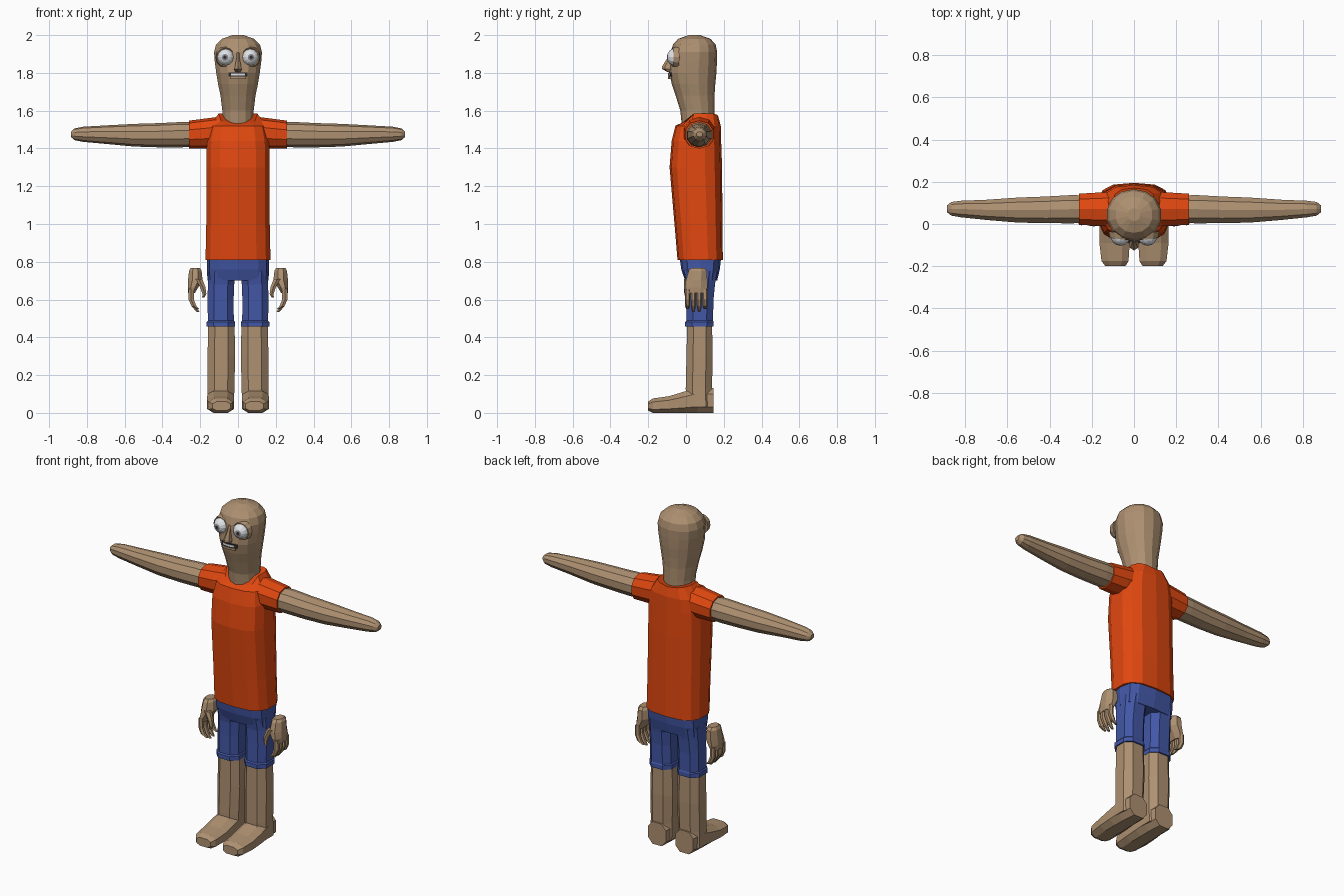
import bpy, bmesh, math
from mathutils import Matrix


def material(name, rgb):
    m = bpy.data.materials.new(name)
    m.diffuse_color = (*rgb, 1)
    return m


SKIN = material("tan skin", (0.42, 0.28, 0.165))
SHIRT = material("orange cloth", (0.76, 0.065, 0.005))
SHORTS = material("blue cloth", (0.055, 0.095, 0.38))
WHITE = material("white", (0.75, 0.77, 0.8))
GREY = material("grey iris", (0.25, 0.25, 0.28))
DARK = material("dark", (0.03, 0.025, 0.025))


def finish(name, bm, *mats):
    bmesh.ops.recalc_face_normals(bm, faces=bm.faces)
    me = bpy.data.meshes.new(name)
    bm.to_mesh(me)
    bm.free()
    for m in mats:
        me.materials.append(m)
    ob = bpy.data.objects.new(name, me)
    bpy.context.collection.objects.link(ob)
    return ob


def loft(name, rings, mat, n=8, axis="Z", power=1.0, side=1, half=False, shape=None):
    """Skin rings (t, centre u, centre v, radius u, radius v) along an axis."""
    bm = bmesh.new()
    rows = []
    for t, cu, cv, ru, rv in rings:
        row = []
        for i in range(n):
            a = 2 * math.pi * (i + (0.5 if half else 0)) / n - math.pi / 2
            c, s = math.cos(a), math.sin(a)
            u = cu + ru * math.copysign(abs(c) ** power, c)
            v = cv + rv * math.copysign(abs(s) ** power, s)
            p = {"Z": (u, v, t), "X": (t, u, v), "Y": (u, t, v)}[axis]
            if shape:
                p = shape(*p)
            row.append(bm.verts.new((p[0] * side, p[1], p[2])))
        rows.append(row)
    for a, b in zip(rows, rows[1:]):
        for i in range(n):
            j = (i + 1) % n
            bm.faces.new((a[i], a[j], b[j], b[i]))
    bm.faces.new(rows[0])
    bm.faces.new(rows[-1])
    return finish(name, bm, mat)


# Head and neck
loft("head", [
    (1.50, 0, 0.065, 0.085, 0.085), (1.60, 0, 0.06, 0.085, 0.09),
    (1.68, 0, 0.048, 0.095, 0.103), (1.74, 0, 0.040, 0.108, 0.115),
    (1.80, 0, 0.036, 0.118, 0.125), (1.86, 0, 0.040, 0.126, 0.124),
    (1.91, 0, 0.042, 0.130, 0.123), (1.95, 0, 0.044, 0.119, 0.113),
    (1.98, 0, 0.044, 0.088, 0.086), (2.00, 0, 0.044, 0.03, 0.03)],
    SKIN, 14, power=0.95)

# Nose
loft("nose", [
    (1.805, 0, -0.085, 0.016, 0.014), (1.82, 0, -0.096, 0.024, 0.03),
    (1.835, 0, -0.095, 0.019, 0.031), (1.87, 0, -0.082, 0.011, 0.022),
    (1.91, 0, -0.072, 0.008, 0.01)], SKIN, 6)


# Mouth pieces curved around the face
def face_strip(name, w, z0, z1, lift, mat):
    bm = bmesh.new()
    cols = []
    for i in range(9):
        x = -w + w * i / 4
        y = 0.036 - 0.126 * math.sqrt(1 - (x / 0.118) ** 2)
        cols.append([bm.verts.new((x, yy, z)) for yy, z in
                     ((y - lift, z0), (y - lift, z1), (y + 0.004, z1), (y + 0.004, z0))])
    for a, b in zip(cols, cols[1:]):
        for k in range(4):
            bm.faces.new((a[k], a[(k + 1) % 4], b[(k + 1) % 4], b[k]))
    bm.faces.new(cols[0])
    bm.faces.new(cols[-1])
    finish(name, bm, mat)


face_strip("mouth", 0.05, 1.780, 1.803, 0.002, DARK)
face_strip("teeth", 0.036, 1.786, 1.797, 0.004, WHITE)
face_strip("lower_lip", 0.042, 1.768, 1.780, 0.005, SKIN)


# Shirt body with a scooped neckline
def neckline(x, y, z):
    if z > 1.56:
        z += 0.012 * min(1, abs(x) / 0.09) - (0.04 if y < 0.02 else 0)
    return x, y, z


loft("shirt", [
    (0.81, 0, 0.075, 0.175, 0.12), (1.00, 0, 0.066, 0.171, 0.127),
    (1.30, 0, 0.052, 0.170, 0.139), (1.44, 0, 0.055, 0.168, 0.131),
    (1.52, 0, 0.064, 0.150, 0.120), (1.572, 0, 0.075, 0.105, 0.095)],
    SHIRT, 14, power=0.7, shape=neckline)

# Hips of the shorts
loft("shorts_hips", [
    (0.70, 0, 0.080, 0.162, 0.085), (0.76, 0, 0.077, 0.164, 0.102),
    (0.84, 0, 0.076, 0.163, 0.112)], SHORTS, 12, power=0.6)

# Paired parts
for side, tag in ((-1, "left"), (1, "right")):
    def part(name, rings, mat, n=8, axis="Z", power=1.0, half=False):
        loft(f"{tag}_{name}", rings, mat, n, axis, power, side, half)

    # Sleeve and arm
    part("sleeve", [
        (0.08, 0.072, 1.49, 0.085, 0.08), (0.16, 0.070, 1.480, 0.083, 0.080),
        (0.26, 0.070, 1.473, 0.077, 0.074)], SHIRT, 10, "X", 0.9)
    part("arm", [
        (0.20, 0.070, 1.474, 0.068, 0.064), (0.30, 0.070, 1.473, 0.070, 0.067),
        (0.42, 0.067, 1.470, 0.066, 0.064), (0.55, 0.066, 1.470, 0.062, 0.060),
        (0.70, 0.067, 1.473, 0.050, 0.049), (0.82, 0.071, 1.475, 0.041, 0.040),
        (0.865, 0.072, 1.475, 0.034, 0.031), (0.885, 0.072, 1.475, 0.017, 0.014)],
        SKIN, 10, "X", 0.95)

    # Shorts leg with flared cuff
    part("shorts_leg", [
        (0.457, 0.091, 0.071, 0.079, 0.080), (0.482, 0.091, 0.071, 0.079, 0.080),
        (0.488, 0.091, 0.073, 0.073, 0.074), (0.60, 0.092, 0.075, 0.073, 0.075),
        (0.68, 0.090, 0.078, 0.074, 0.080), (0.75, 0.085, 0.078, 0.078, 0.092)],
        SHORTS, 8, power=0.75, half=True)

    # Bare leg and foot
    part("leg", [
        (0.03, 0.091, 0.071, 0.075, 0.075), (0.13, 0.090, 0.068, 0.075, 0.074),
        (0.30, 0.088, 0.072, 0.078, 0.074), (0.47, 0.088, 0.072, 0.074, 0.070)],
        SKIN, 8, power=0.8, half=True)
    part("foot", [
        (-0.20, 0.088, 0.036, 0.050, 0.026), (-0.175, 0.090, 0.038, 0.068, 0.041),
        (-0.09, 0.092, 0.044, 0.076, 0.047), (-0.01, 0.092, 0.056, 0.076, 0.060),
        (0.06, 0.091, 0.068, 0.074, 0.072), (0.145, 0.090, 0.066, 0.062, 0.070)],
        SKIN, 8, "Y", 0.75, True)

    # Separate hand: palm, four curled fingers and thumb
    part("palm", [
        (0.768, 0.226, 0.062, 0.026, 0.036), (0.752, 0.226, 0.062, 0.036, 0.052),
        (0.70, 0.226, 0.056, 0.042, 0.062), (0.665, 0.238, 0.054, 0.030, 0.064),
        (0.635, 0.246, 0.054, 0.019, 0.058)], SKIN, 8, half=True)
    for k, tip in enumerate((0.55, 0.535, 0.535, 0.55)):
        y = 0.008 + 0.031 * k
        part(f"finger_{k + 1}", [
            (0.655, 0.248, y, 0.016, 0.015), (0.60, 0.248, y, 0.016, 0.014),
            (0.565, 0.233, y, 0.015, 0.013), (tip, 0.212, y, 0.009, 0.007)], SKIN, 6)
    part("thumb", [
        (0.71, 0.208, 0.012, 0.022, 0.022), (0.665, 0.186, 0.006, 0.016, 0.017),
        (0.63, 0.178, 0.004, 0.012, 0.013), (0.61, 0.184, 0.004, 0.007, 0.008)], SKIN, 6)

    # Eyeball with iris and pupil, coloured by direction from its front pole
    place = Matrix.Translation((side * 0.064, -0.056, 1.883)) @ Matrix.Rotation(
        side * 0.12, 4, "Z") @ Matrix.Rotation(math.pi / 2, 4, "X")
    bm = bmesh.new()
    bmesh.ops.create_uvsphere(bm, u_segments=12, v_segments=16, radius=0.046)
    for f in bm.faces:
        tilt = f.calc_center_median().normalized().z
        f.material_index = 2 if tilt > math.cos(0.19) else 1 if tilt > math.cos(0.39) else 0
    bm.transform(place)
    finish(f"{tag}_eye", bm, WHITE, GREY, DARK)

    # Eyelid rim around the eyeball
    bm = bmesh.new()
    rows = []
    for i in range(12):
        a = math.tau * i / 12
        rows.append([bm.verts.new((r * math.cos(a), r * math.sin(a), h))
                     for r, h in ((0.043, 0.016), (0.049, 0.020), (0.058, -0.01), (0.043, -0.01))])
    for i in range(12):
        a, b = rows[i], rows[(i + 1) % 12]
        for k in range(4):
            bm.faces.new((a[k], a[(k + 1) % 4], b[(k + 1) % 4], b[k]))
    bm.transform(Matrix.Translation((0, 0.004, 0)) @ place)
    finish(f"{tag}_eyelid", bm, SKIN)
